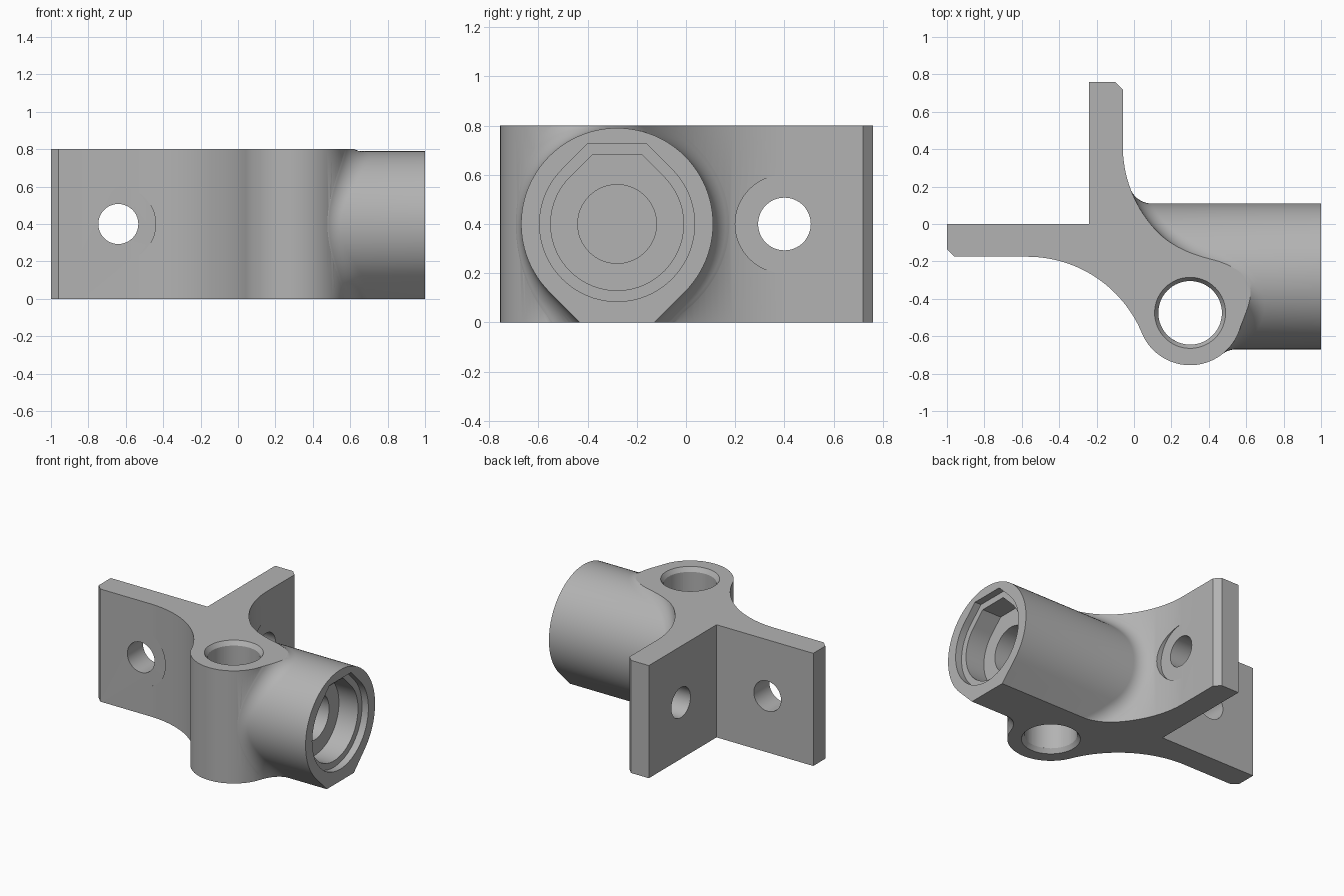
import bpy, bmesh, math
from math import sin, cos, sqrt, radians
from mathutils import Vector, Matrix

if "Cube" in bpy.data.objects:
    bpy.data.objects.remove(bpy.data.objects["Cube"], do_unlink=True)

H = 0.8                                   # plate height
BOSS, BOSS_R = Vector((0.30, -0.475)), 0.28
SWEEP_R = 0.663                           # concave sweeps between flanges and boss
FRONT_C = Vector((-0.57, -0.838))
BACK_C = Vector((0.603, 0.418))
AXIS_Y, AXIS_Z, TUBE_R, FILLET = -0.28, 0.4, 0.39, 0.12

grey = bpy.data.materials.new("plain grey")
grey.use_nodes = True
colour = (0.45, 0.45, 0.45, 1)
grey.diffuse_color = colour
grey.node_tree.nodes["Principled BSDF"].inputs["Base Color"].default_value = colour


def finish(name, bm):
    bmesh.ops.recalc_face_normals(bm, faces=bm.faces)
    mesh = bpy.data.meshes.new(name)
    bm.to_mesh(mesh)
    bm.free()
    mesh.materials.append(grey)
    ob = bpy.data.objects.new(name, mesh)
    bpy.context.collection.objects.link(ob)
    return ob


def prism(name, points, shift):
    """Closed outline pushed along a vector."""
    bm = bmesh.new()
    face = bm.faces.new([bm.verts.new(p) for p in points])
    out = bmesh.ops.extrude_face_region(bm, geom=[face])
    bmesh.ops.translate(bm, vec=shift, verts=[v for v in out["geom"] if isinstance(v, bmesh.types.BMVert)])
    return finish(name, bm)


def rod(name, start, end, r1, r2=None):
    """Round bar or cone between two points."""
    start, end = Vector(start), Vector(end)
    d = end - start
    turn = d.to_track_quat("Z", "Y").to_matrix().to_4x4()
    bm = bmesh.new()
    bmesh.ops.create_cone(bm, cap_ends=True, segments=64, radius1=r1, radius2=r2 or r1,
                          depth=d.length, matrix=Matrix.Translation((start + end) / 2) @ turn)
    return finish(name, bm)


def combine(target, other, operation):
    mod = target.modifiers.new("combine", "BOOLEAN")
    mod.operation, mod.object, mod.solver = operation, other, "EXACT"
    bpy.context.view_layer.objects.active = target
    bpy.ops.object.modifier_apply(modifier=mod.name)
    bpy.data.objects.remove(other, do_unlink=True)


def arc(c, r, a, b, n):
    angles = [radians(a + (b - a) * i / n) for i in range(n + 1)]
    return [(c[0] + r * cos(t), c[1] + r * sin(t)) for t in angles]


# Corner plate: two flanges sweeping into the round boss
d = BOSS - FRONT_C
a1 = math.degrees(math.atan2(d.y, d.x))
d = BACK_C - BOSS
a2 = math.degrees(math.atan2(d.y, d.x))
outline = [(-1, 0), (-1, -0.135), (-0.96, -0.175)]
outline += arc(FRONT_C, SWEEP_R, 90, a1, 28)
outline += arc(BOSS, BOSS_R, 180 + a1, 360 + a2, 56)[1:]
outline += arc(BACK_C, SWEEP_R, 180 + a2, 180, 28)[1:]
outline += [(-0.06, 0.72), (-0.10, 0.76), (-0.24, 0.76), (-0.24, 0)]
bracket = prism("corner_bracket", [(x, y, 0) for x, y in outline], (0, 0, H))


def wall(y):
    """Fillet centre x, and the wall normal there, for a given y."""
    reach = BOSS_R + FILLET
    if y < BOSS.y + reach * sin(radians(a2)):
        x = BOSS.x + sqrt(reach ** 2 - (y - BOSS.y) ** 2)
        n = Vector((x - BOSS.x, y - BOSS.y, 0))
    else:
        x = BACK_C.x - sqrt((SWEEP_R - FILLET) ** 2 - (y - BACK_C.y) ** 2)
        n = Vector((BACK_C.x - x, BACK_C.y - y, 0))
    return x, n.normalized()


# Tube section: round with straight 45 degree sides below
section = []
for i in range(73):
    t = radians(-45 + 270 * i / 72)
    section.append((TUBE_R * cos(t), TUBE_R * sin(t), cos(t), sin(t)))
k = sqrt(0.5)
for f in (0.2, 0.4, 0.6, 0.8):
    low = TUBE_R * k + f * 0.27
    side = TUBE_R * 2 * k - low
    section.append((-side, -low, -k, -k))
    section.insert(0, (side, -low, k, -k))

# Tube with a rolling fillet where it meets the plate
STEPS = 10
bm = bmesh.new()
hub = bm.verts.new((0, -0.3, AXIS_Z))
rows = []
for y, z, ny, nz in section:
    n = Vector((0, ny, nz))
    skin = Vector((0, AXIS_Y + y, AXIS_Z + z))
    centre = skin + n * FILLET
    centre.x, w = wall(centre.y)
    pts = [centre - w.slerp(n, s / STEPS) * FILLET for s in range(STEPS + 1)]
    pts[0] -= w * 0.004
    pts.append(Vector((1, skin.y, skin.z)))
    rows.append([bm.verts.new(p) for p in pts])
for a, b in zip(rows, rows[1:] + rows[:1]):
    bm.faces.new((hub, a[0], b[0]))
    for j in range(len(a) - 1):
        bm.faces.new((a[j], a[j + 1], b[j + 1], b[j]))
bm.faces.new([r[-1] for r in rows])
tube = finish("tube", bm)
slab = prism("slab", [(-2, -2, 0), (2, -2, 0), (2, 2, 0), (-2, 2, 0)], (0, 0, H))
combine(tube, slab, "INTERSECT")
combine(bracket, tube, "UNION")


def pocket(name, r, depth):
    """Socket with a 45 degree roof and a flat top."""
    top = r + 0.01
    flat = r * sqrt(2) - top
    pts = arc((AXIS_Y, AXIS_Z), r, 135, 405, 60)
    pts += [(AXIS_Y + flat, AXIS_Z + top), (AXIS_Y - flat, AXIS_Z + top)]
    return prism(name, [(1 - depth, y, z) for y, z in pts], (depth + 0.1, 0, 0))


# Stepped socket in the tube end, then its blind bore
cutters = [pocket("socket_lip", 0.315, 0.05), pocket("socket", 0.27, 0.2),
           rod("bore", (0.55, AXIS_Y, AXIS_Z), (0.9, AXIS_Y, AXIS_Z), 0.16)]
# Vertical hole with a chamfer at both ends
cutters.append(rod("boss_hole", (*BOSS, -0.1), (*BOSS, 0.9), 0.17))
for edge, out in ((0, -1), (H, 1)):
    cutters.append(rod("chamfer", (*BOSS, edge - out * 0.03), (*BOSS, edge + out * 0.03), 0.17, 0.21))
# Flange screw holes with spot faces into the sweeps
cutters.append(rod("front_hole", (-0.64, -0.5, 0.4), (-0.64, 0.2, 0.4), 0.107))
cutters.append(rod("front_spot", (-0.64, -0.5, 0.4), (-0.64, -0.1752, 0.4), 0.2))
cutters.append(rod("back_hole", (-0.5, 0.4, 0.4), (0.3, 0.4, 0.4), 0.107))
cutters.append(rod("back_spot", (-0.0598, 0.4, 0.4), (0.3, 0.4, 0.4), 0.2))
for cutter in cutters:
    combine(bracket, cutter, "DIFFERENCE")

# Smooth curved walls, crisp edges
bpy.ops.object.select_all(action="DESELECT")
bracket.select_set(True)
bpy.context.view_layer.objects.active = bracket
bpy.ops.object.shade_smooth_by_angle(angle=radians(25))
